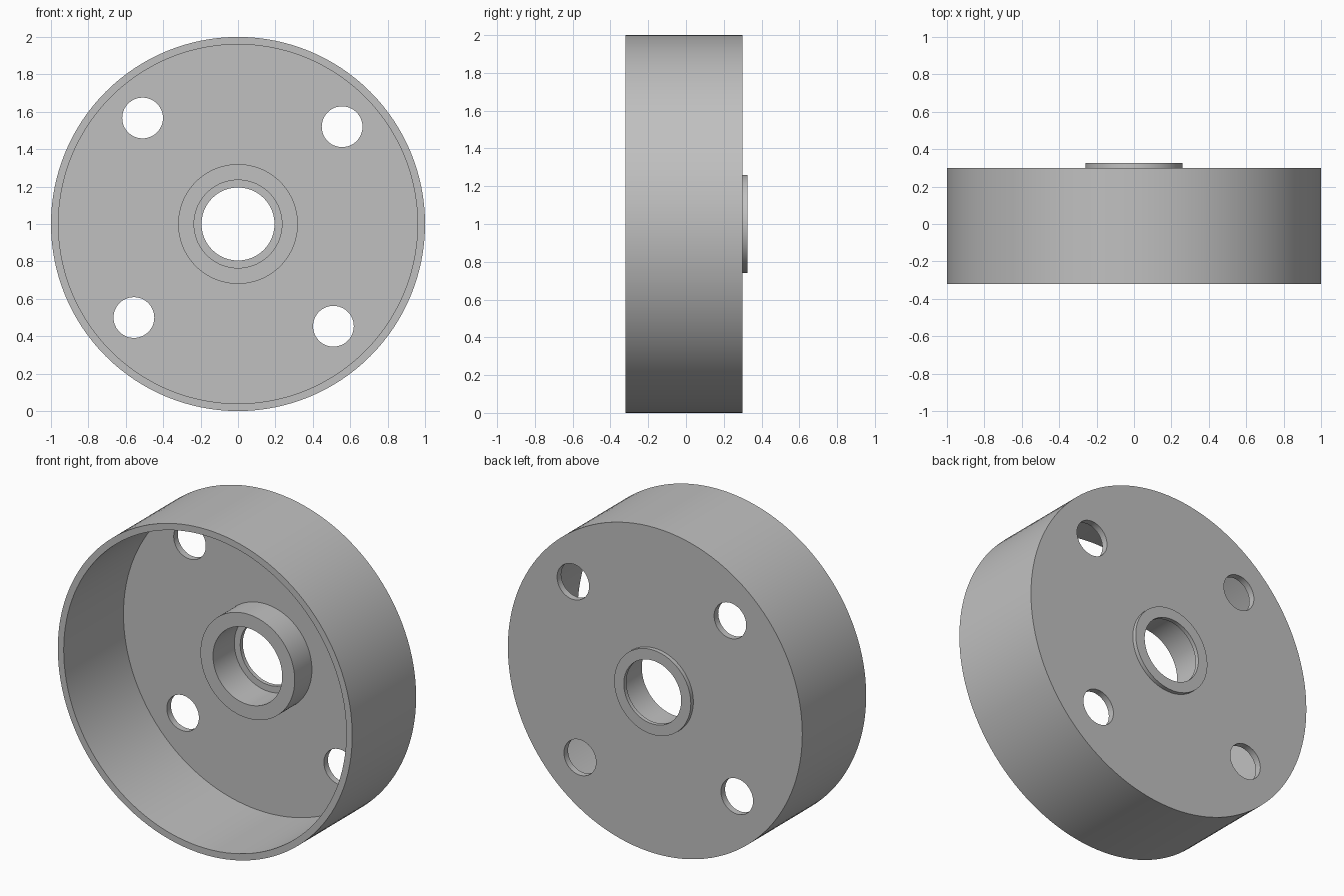
import bpy, bmesh, math
from mathutils import Matrix, Vector

default = bpy.data.objects.get("Cube")
if default:
    bpy.data.objects.remove(default, do_unlink=True)

SEGMENTS = 128
CENTRE_Z = 1.0

# Material
grey = bpy.data.materials.new("plain grey")
grey.use_nodes = True
colour = (0.53, 0.53, 0.53, 1)
grey.diffuse_color = colour
grey.node_tree.nodes["Principled BSDF"].inputs["Base Color"].default_value = colour


def new_object(name, bm):
    bmesh.ops.recalc_face_normals(bm, faces=bm.faces)
    mesh = bpy.data.meshes.new(name)
    bm.to_mesh(mesh)
    bm.free()
    mesh.materials.append(grey)
    obj = bpy.data.objects.new(name, mesh)
    bpy.context.collection.objects.link(obj)
    return obj


def lathe(name, profile):
    """Spin a closed (radius, y) outline around the y axis."""
    bm = bmesh.new()
    verts = [bm.verts.new((r, y, 0)) for r, y in profile]
    edges = [bm.edges.new((v, verts[i - 1])) for i, v in enumerate(verts)]
    bmesh.ops.spin(bm, geom=verts + edges, cent=(0, 0, 0), axis=(0, 1, 0),
                   angle=math.tau, steps=SEGMENTS, use_merge=True)
    bmesh.ops.remove_doubles(bm, verts=bm.verts, dist=0.0001)
    bmesh.ops.translate(bm, verts=bm.verts, vec=(0, 0, CENTRE_Z))
    return new_object(name, bm)


# Drum: rim, back plate, stepped hub bore and raised back collar
FRONT, BACK, PLATE, HUB, COLLAR = -0.32, 0.30, 0.26, 0.093, 0.325
drum = lathe("drum", [
    (1.0, FRONT), (1.0, BACK),
    (0.26, BACK), (0.26, COLLAR),
    (0.195, COLLAR), (0.195, BACK),
    (0.235, BACK), (0.235, HUB),
    (0.32, HUB), (0.32, PLATE),
    (0.96, PLATE), (0.96, FRONT),
])

# Four bolt holes through the back plate
bm = bmesh.new()
for i in range(4):
    angle = math.radians(42.5 + 90 * i)
    place = Vector((0.755 * math.cos(angle), PLATE,
                    CENTRE_Z + 0.01 + 0.755 * math.sin(angle)))
    bmesh.ops.create_cone(
        bm, cap_ends=True, segments=48, radius1=0.109, radius2=0.109, depth=0.3,
        matrix=Matrix.Translation(place) @ Matrix.Rotation(math.pi / 2, 4, "X"))
cutter = new_object("bolt_hole_cutter", bm)
cutter.hide_render = True

cut = drum.modifiers.new("bolt holes", "BOOLEAN")
cut.operation = "DIFFERENCE"
cut.solver = "EXACT"
cut.object = cutter

bpy.ops.object.select_all(action="DESELECT")
drum.select_set(True)
bpy.context.view_layer.objects.active = drum
bpy.ops.object.modifier_apply(modifier=cut.name)
bpy.data.objects.remove(cutter, do_unlink=True)
bpy.ops.object.shade_smooth_by_angle(angle=math.radians(30))
